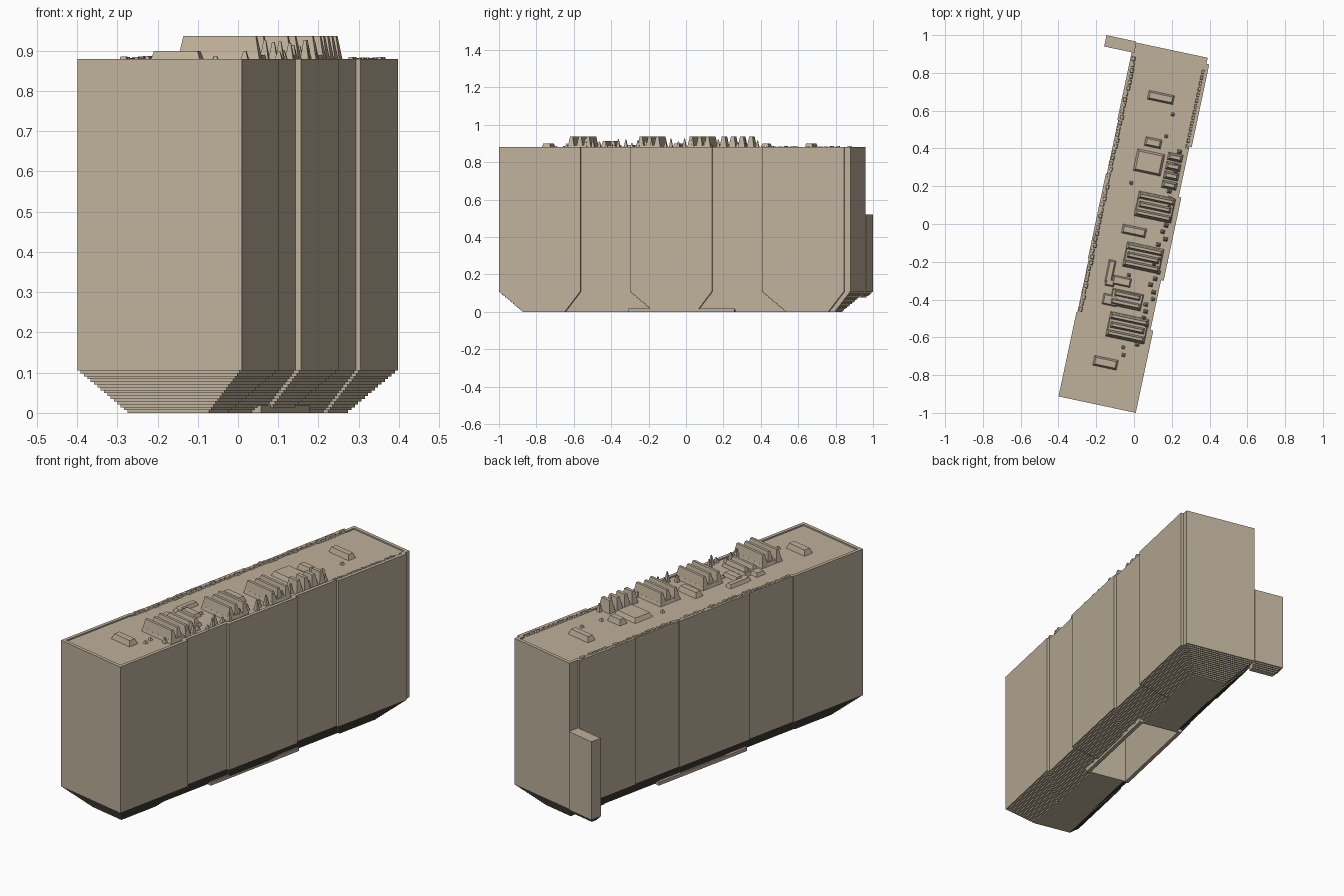
import bpy, bmesh, math, random
from mathutils import Matrix

if "Cube" in bpy.data.objects:
    bpy.data.objects.remove(bpy.data.objects["Cube"])

random.seed(4)
TURN = Matrix.Rotation(math.radians(-12.0), 4, 'Z')
stone = bpy.data.materials.new("tan_stone")
stone.diffuse_color = (0.52, 0.44, 0.33, 1)
stone.use_nodes = True
stone.node_tree.nodes["Principled BSDF"].inputs["Base Color"].default_value = stone.diffuse_color


def finish(name, bm):
    """Turn the bmesh into a named object, rotated to the building's axis."""
    bmesh.ops.recalc_face_normals(bm, faces=bm.faces)
    bm.transform(TURN)
    me = bpy.data.meshes.new(name)
    bm.to_mesh(me)
    bm.free()
    me.materials.append(stone)
    ob = bpy.data.objects.new(name, me)
    bpy.context.collection.objects.link(ob)
    return ob


def loft(bm, rings):
    """Skin a list of equal-length point rings and cap both ends."""
    vs = [[bm.verts.new(p) for p in r] for r in rings]
    n = len(vs[0])
    for a, b in zip(vs, vs[1:]):
        for i in range(n):
            j = (i + 1) % n
            bm.faces.new((a[i], a[j], b[j], b[i]))
    bm.faces.new(vs[0][::-1])
    bm.faces.new(vs[-1])


def block(bm, u, v, lu, lv, z0, z1, taper=0.0):
    """Box centred on (u, v), its top drawn in by taper on every side."""
    rings = []
    for z, t in ((z0, 0), (z1, taper)):
        a, b = lu / 2 - t, lv / 2 - t
        rings.append([(u - a, v - b, z), (u + a, v - b, z),
                      (u + a, v + b, z), (u - a, v + b, z)])
    loft(bm, rings)


# Footprint: (start v, distance from the axis) of each bay on either side
FRONT, BACK = -0.976, 0.942
RIGHT = [(FRONT, 0.217), (-0.531, 0.202), (-0.261, 0.216), (0.189, 0.202),
         (0.46, 0.214), (0.909, 0.199)]
LEFT = [(FRONT, 0.201), (-0.52, 0.196), (-0.23, 0.201), (0.23, 0.196),
        (0.52, 0.201), (0.887, 0.19)]


def side(bays, d):
    """Side outline from front to back, offset inwards by d."""
    pts = [(bays[0][1] - d, FRONT + d)]
    for (_, u0), (v, u1) in zip(bays, bays[1:]):
        v += d if u1 > u0 else -d
        pts += [(u0 - d, v), (u1 - d, v)]
    return pts + [(bays[-1][1] - d, BACK - d)]


def outline(d, z):
    left = [(-u, v, z) for u, v in reversed(side(LEFT, d))]
    return [(u, v, z) for u, v in side(RIGHT, d)] + left


# Main building: terraced base, straight walls, shallow parapet
STEPS, BASE = 15, 0.105
levels = []
for k in range(STEPS):
    d = BASE * (1 - k / STEPS)
    levels += [(d, BASE * k / STEPS), (d, BASE * (k + 1) / STEPS)]
levels += [(0, BASE), (0, 0.88), (0.018, 0.88), (0.018, 0.873)]
bm = bmesh.new()
loft(bm, [outline(d, z) for d, z in levels])
hull = finish("main_building", bm)

# Opening in the underside
bm = bmesh.new()
block(bm, 0.0, 0.0, 0.2, 0.56, -0.1, 0.4)
cutter = finish("underside_cutter", bm)
cutter.hide_render = True
cutter.hide_viewport = True
cut = hull.modifiers.new("underside_opening", 'BOOLEAN')
cut.operation = 'DIFFERENCE'
cut.solver = 'EXACT'
cut.object = cutter

# Low frame round the opening
bm = bmesh.new()
for s in (-1, 1):
    block(bm, s * 0.11, 0, 0.02, 0.58, 0, 0.018)
    block(bm, 0, s * 0.285, 0.2, 0.01, 0, 0.018)
finish("underside_frame", bm)

# Annex on the back left corner, its base stepped like the main one
bm = bmesh.new()
block(bm, -0.27, 0.917, 0.16, 0.061, 0.105, 0.52)
for k in range(1, 5):
    d, z = 0.007 * k, 0.105 - 0.007 * k
    block(bm, -0.27 + d / 2, 0.917 - d / 2, 0.16 - d, 0.061 - d, z, z + 0.007)
finish("corner_annex", bm)

ROOF = 0.87
# Low rooftop hatches
bm = bmesh.new()
for u, v, lu, lv in ((0.0, 0.685, 0.14, 0.05), (0.005, -0.75, 0.13, 0.055),
                     (0.008, -0.036, 0.13, 0.05), (0.01, 0.442, 0.09, 0.05)):
    block(bm, u, v, lu, lv, ROOF, 0.9, 0.01)
finish("roof_hatches", bm)

# Tall ridged plant units: parallel tapered fins joined by a low plinth
bm = bmesh.new()
for u, v, lu, count in ((0.09, 0.11, 0.20, 3), (0.085, -0.165, 0.20, 3),
                        (0.08, -0.545, 0.21, 3), (0.045, -0.40, 0.17, 2)):
    top = 0.937 if count == 3 else 0.912
    block(bm, u, v, lu, 0.045 * count, ROOF, 0.89, 0.006)
    for i in range(count):
        off = (i - (count - 1) / 2) * 0.045
        block(bm, u, v + off, lu - 0.02 * (i % 2), 0.04, ROOF, top, 0.013)
# Square unit beside a taller bank near the edge
block(bm, 0.01, 0.335, 0.15, 0.12, ROOF, 0.895, 0.012)
for i in range(4):
    block(bm, 0.14, 0.24 + i * 0.05, 0.08, 0.042, ROOF, 0.937, 0.012)
# Small pieces towards the front left
for u, v, lu, lv in ((-0.07, -0.27, 0.04, 0.12), (-0.04, -0.42, 0.08, 0.06),
                     (-0.06, -0.33, 0.05, 0.04), (0.0, -0.31, 0.1, 0.05)):
    block(bm, u, v, lu, lv, ROOF, 0.892, 0.008)
finish("roof_plant_units", bm)

# Pointed vents along the right edge and scattered between the units
bm = bmesh.new()
for i in range(30):
    v = -0.62 + i * 0.036
    h = random.uniform(0.02, 0.06)
    block(bm, 0.165 + random.uniform(-0.02, 0.02), v, 0.024, 0.022,
          ROOF, ROOF + h, 0.009)
for u, v in ((0.08, 0.61), (-0.06, 0.21), (0.08, -0.65), (0.09, -0.69),
             (0.07, 0.49), (0.03, -0.27)):
    block(bm, u, v, 0.02, 0.02, ROOF, 0.887, 0.007)
finish("roof_vents", bm)

# Uneven coping stones along the parapets
bm = bmesh.new()
for i in range(44):
    v = -0.5 + i * 0.0315
    block(bm, -0.183 + random.uniform(-0.003, 0.004), v, 0.022, 0.026,
          ROOF, random.uniform(0.88, 0.888), 0.004)
for i in range(14):
    block(bm, 0.19, 0.46 + i * 0.031, 0.018, 0.024,
          ROOF, random.uniform(0.878, 0.885), 0.004)
finish("parapet_coping", bm)
